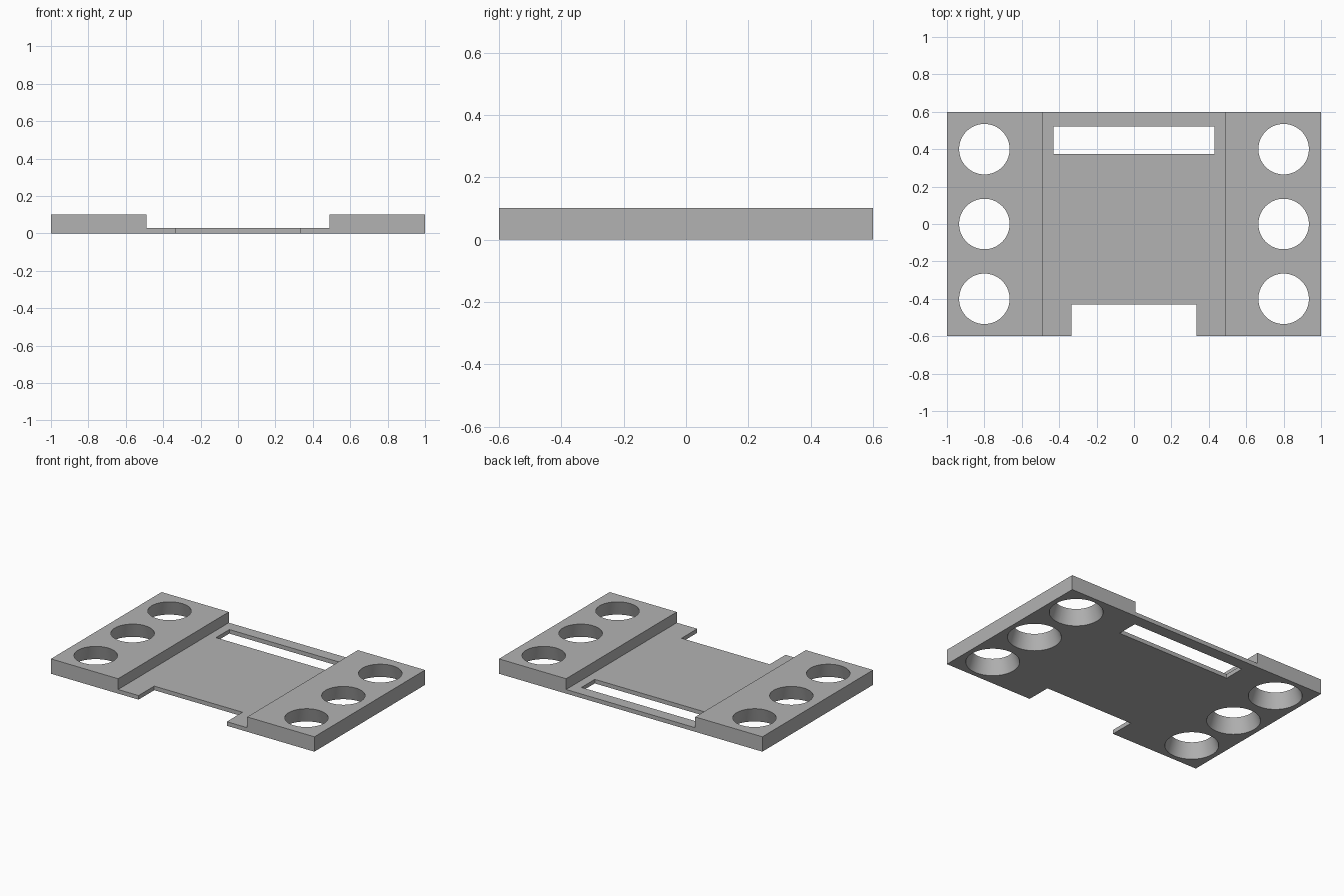
import bpy
import bmesh
from mathutils import Matrix, Vector

cube = bpy.data.objects.get("Cube")
if cube:
    bpy.data.objects.remove(cube, do_unlink=True)

HALF_X, HALF_Y = 1.0, 0.6
BLOCK_X = 0.49           # inner edge of the raised side blocks
PLATE_Z, BLOCK_Z = 0.028, 0.102

grey = bpy.data.materials.new("plain_grey")
grey.use_nodes = True
colour = (0.45, 0.45, 0.45, 1.0)
grey.diffuse_color = colour
grey.node_tree.nodes["Principled BSDF"].inputs["Base Color"].default_value = colour


def make_object(name, bm):
    bmesh.ops.recalc_face_normals(bm, faces=bm.faces)
    mesh = bpy.data.meshes.new(name)
    bm.to_mesh(mesh)
    bm.free()
    mesh.materials.append(grey)
    obj = bpy.data.objects.new(name, mesh)
    bpy.context.collection.objects.link(obj)
    return obj


def add_box(bm, low, high):
    low, high = Vector(low), Vector(high)
    matrix = Matrix.Translation((low + high) / 2) @ Matrix.Diagonal((*(high - low), 1))
    bmesh.ops.create_cube(bm, size=1, matrix=matrix)


# Body: stepped profile, extruded from front to back
half = [(BLOCK_X, PLATE_Z), (BLOCK_X, BLOCK_Z), (HALF_X, BLOCK_Z), (HALF_X, 0)]
profile = half + [(-x, z) for x, z in reversed(half)]
bm = bmesh.new()
face = bm.faces.new([bm.verts.new((x, -HALF_Y, z)) for x, z in profile])
extruded = bmesh.ops.extrude_face_region(bm, geom=[face])["geom"]
moved = [v for v in extruded if isinstance(v, bmesh.types.BMVert)]
bmesh.ops.translate(bm, verts=moved, vec=(0, 2 * HALF_Y, 0))
body = make_object("tray_body", bm)

# Cutters: back slot, front notch and tapered holes, wider underneath
bm = bmesh.new()
add_box(bm, (-0.43, 0.375, -0.1), (0.43, 0.52, 0.2))
add_box(bm, (-0.335, -0.8, -0.1), (0.335, -0.43, 0.2))
top_r, bottom_r = 0.135, 0.166
slope = (bottom_r - top_r) / BLOCK_Z
margin = 0.02
for x in (-0.8, 0.8):
    for y in (-0.4, 0, 0.4):
        bmesh.ops.create_cone(
            bm, cap_ends=True, segments=64,
            radius1=bottom_r + slope * margin, radius2=top_r - slope * margin,
            depth=BLOCK_Z + 2 * margin,
            matrix=Matrix.Translation((x, y, BLOCK_Z / 2)))
cutter = make_object("opening_cutter", bm)
cutter.hide_render = True
cutter.hide_viewport = True

cut = body.modifiers.new("openings", 'BOOLEAN')
cut.operation = 'DIFFERENCE'
cut.solver = 'EXACT'
cut.object = cutter

# Bake the openings, drop the cutter and smooth the hole walls
depsgraph = bpy.context.evaluated_depsgraph_get()
baked = bpy.data.meshes.new_from_object(body.evaluated_get(depsgraph))
body.modifiers.clear()
body.data = baked
bpy.data.objects.remove(cutter, do_unlink=True)

bpy.ops.object.select_all(action='DESELECT')
body.select_set(True)
bpy.context.view_layer.objects.active = body
bpy.ops.object.shade_smooth_by_angle(angle=0.5)
